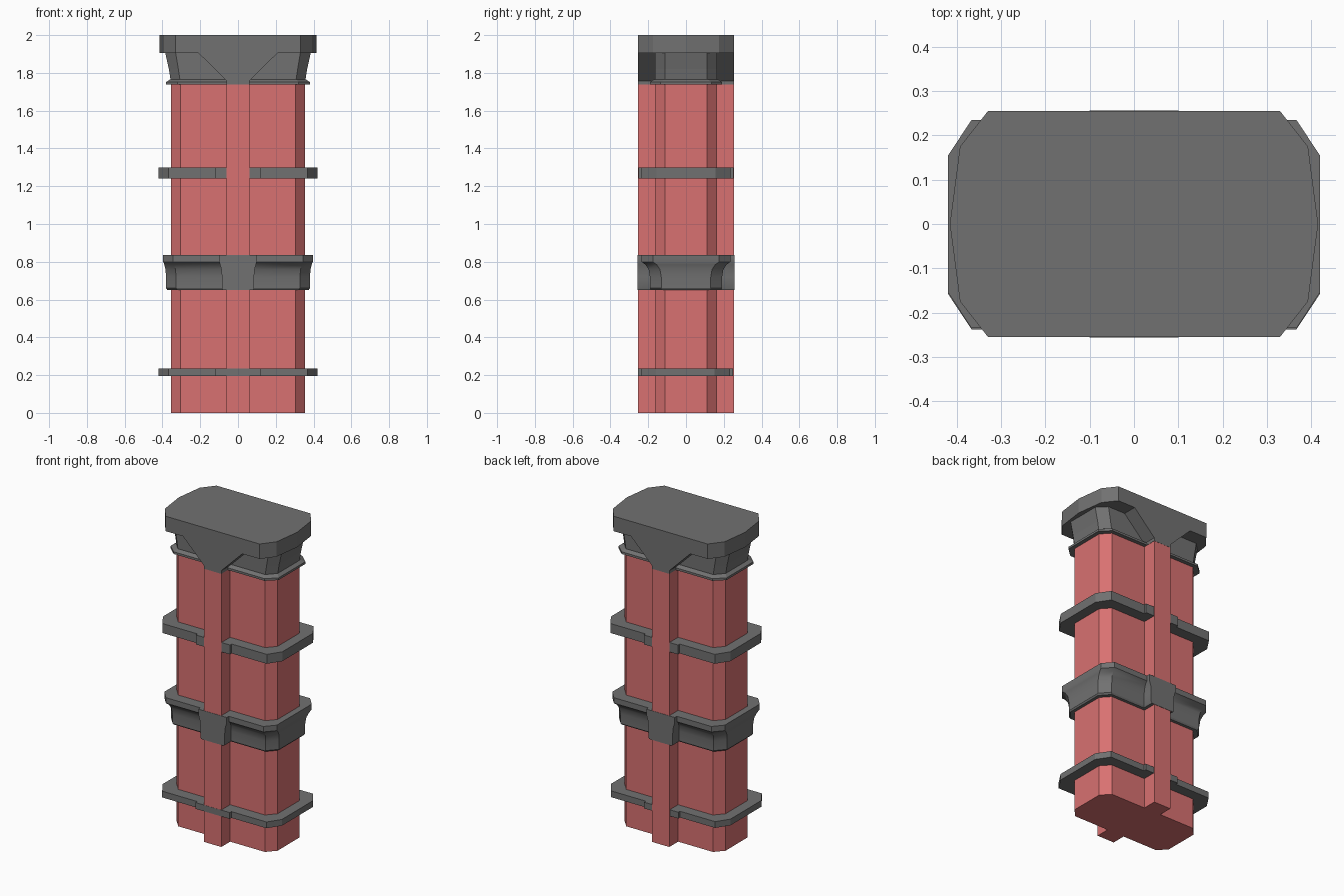
import bpy
import bmesh
import math

cube = bpy.data.objects.get("Cube")
if cube:
    bpy.data.objects.remove(cube, do_unlink=True)


def make_material(name, rgb):
    mat = bpy.data.materials.new(name)
    mat.use_nodes = True
    mat.diffuse_color = (*rgb, 1)
    mat.node_tree.nodes["Principled BSDF"].inputs["Base Color"].default_value = (*rgb, 1)
    return mat


red = make_material("soft red", (0.69, 0.165, 0.165))
grey = make_material("dark grey", (0.165, 0.165, 0.165))


def mirror_outline(quarter):
    """Closed outline from the points of its +x +y quarter."""
    half = quarter + [(-x, y) for x, y in reversed(quarter) if x > 0]
    return half + [(x, -y) for x, y in reversed(half) if y > 0]


def loft(name, levels, mat):
    """Solid through mirrored outlines, given as (height, quarter) pairs."""
    bm = bmesh.new()
    loops = [[bm.verts.new((x, y, z)) for x, y in mirror_outline(q)] for z, q in levels]
    for low, high in zip(loops, loops[1:]):
        for i in range(len(low)):
            j = (i + 1) % len(low)
            bm.faces.new((low[i], low[j], high[j], high[i]))
    bm.faces.new(list(reversed(loops[0])))
    bm.faces.new(loops[-1])
    bmesh.ops.recalc_face_normals(bm, faces=bm.faces)
    mesh = bpy.data.meshes.new(name)
    bm.to_mesh(mesh)
    bm.free()
    mesh.materials.append(mat)
    obj = bpy.data.objects.new(name, mesh)
    bpy.context.collection.objects.link(obj)
    return obj


def stepped(x, y, cut_x, cut_y, step_x, step_y):
    """Chamfered rectangle with a central projection on front and back."""
    return [(x, y - cut_y), (x - cut_x, y), (step_x, y), (step_x, step_y)]


def chamfered(x, y, cut_x, cut_y):
    return [(x, y - cut_y), (x - cut_x, y)]


# Shaft with a pilaster on front and back
shaft = stepped(0.355, 0.165, 0.05, 0.055, 0.06, 0.254)
loft("shaft", [(0, shaft), (1.75, shaft)], red)

# Narrow collars
collar = stepped(0.42, 0.235, 0.053, 0.08, 0.12, 0.252)
loft("upper_collar", [(1.24, collar), (1.30, collar)], grey)
lower = loft("lower_collar", [(0.195, collar), (0.235, collar)], grey)
lower.location.y = -0.003

# Broad middle band with a flared rim
band_levels = []
for z, x, y, step in [(0.65, 0.374, 0.184, 0.08), (0.66, 0.381, 0.19, 0.085),
                      (0.72, 0.381, 0.191, 0.085), (0.76, 0.384, 0.198, 0.088),
                      (0.785, 0.39, 0.215, 0.095), (0.80, 0.396, 0.235, 0.1),
                      (0.835, 0.396, 0.235, 0.1)]:
    band_levels.append((z, stepped(x, y, 0.053, 0.06, step, 0.256)))
band = loft("middle_band", band_levels, grey)
bpy.ops.object.select_all(action="DESELECT")
band.select_set(True)
bpy.context.view_layer.objects.active = band
bpy.ops.object.shade_smooth_by_angle(angle=math.radians(30))

# Thin moulding below the neck
wide = chamfered(0.38, 0.19, 0.06, 0.055)
narrow = chamfered(0.36, 0.17, 0.05, 0.055)
loft("neck_moulding", [(1.738, wide), (1.752, wide), (1.765, narrow)], grey)

# Neck widening towards the cap
loft("neck", [(1.75, chamfered(0.355, 0.165, 0.05, 0.055)),
              (1.82, chamfered(0.366, 0.165, 0.05, 0.055)),
              (1.91, chamfered(0.386, 0.165, 0.055, 0.055))], grey)

# Flared bracket running front to back under the cap
bracket = [(z, [(x, 0.255)]) for z, x in [(1.738, 0.061), (1.758, 0.061), (1.906, 0.21)]]
loft("bracket", bracket, grey)

# Cap slab with pointed ends
cap = [(0.416, 0), (0.393, 0.175), (0.33, 0.255)]
loft("cap", [(1.905, cap), (2.0, cap)], grey)
